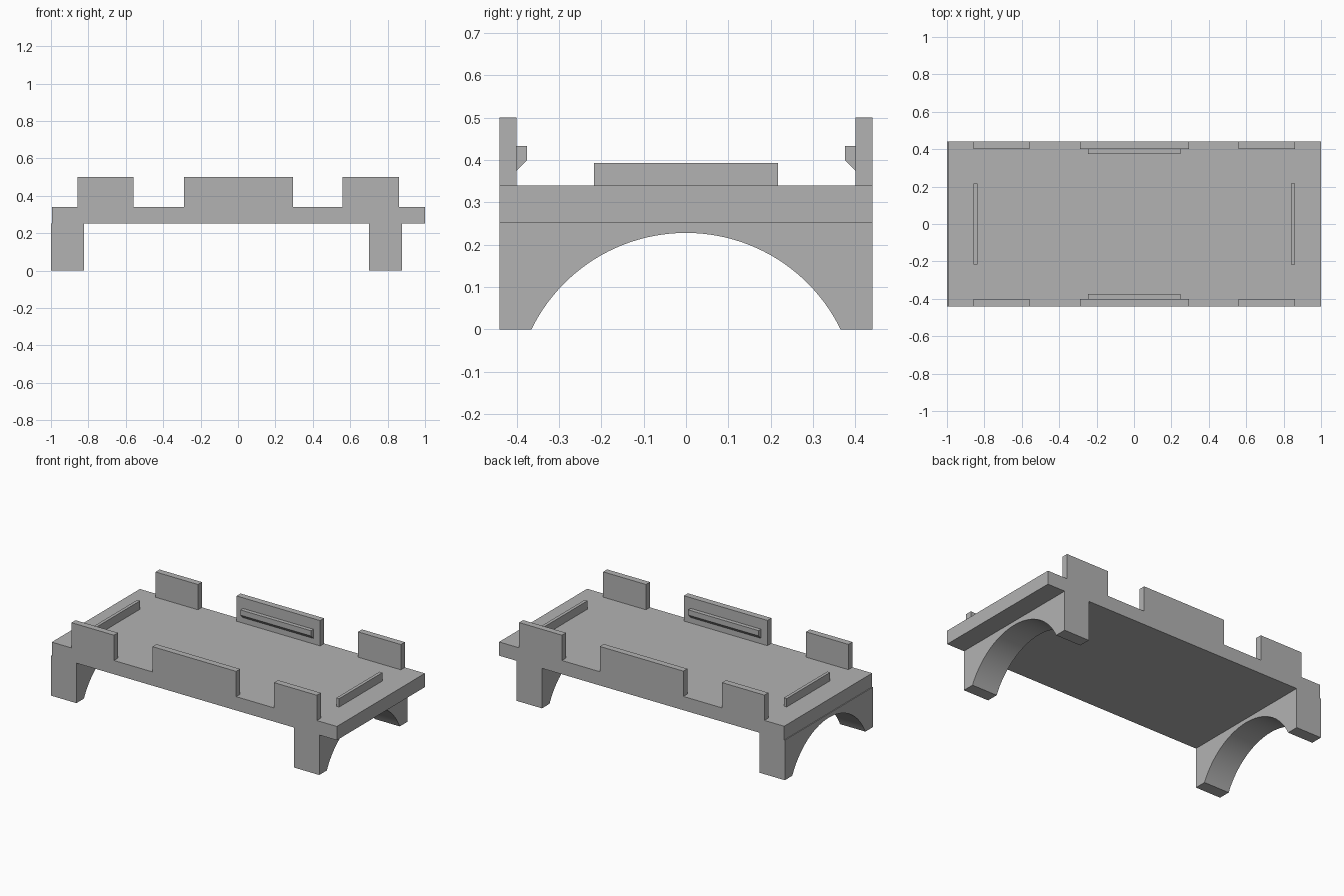
import bpy, bmesh, math
from mathutils import Vector

cube = bpy.data.objects.get("Cube")
if cube:
    bpy.data.objects.remove(cube, do_unlink=True)

GREY = (0.45, 0.45, 0.45, 1.0)
mat = bpy.data.materials.new("plain_grey")
mat.use_nodes = True
mat.diffuse_color = GREY
mat.node_tree.nodes["Principled BSDF"].inputs["Base Color"].default_value = GREY


def extrude_x(name, profile, x0, x1):
    """Sweep a closed (y, z) outline from x0 to x1."""
    bm = bmesh.new()
    face = bm.faces.new([bm.verts.new((x0, y, z)) for y, z in profile])
    swept = bmesh.ops.extrude_face_region(bm, geom=[face], use_keep_orig=True)
    moved = [v for v in swept["geom"] if isinstance(v, bmesh.types.BMVert)]
    bmesh.ops.translate(bm, verts=moved, vec=Vector((x1 - x0, 0, 0)))
    bmesh.ops.recalc_face_normals(bm, faces=bm.faces)
    mesh = bpy.data.meshes.new(name)
    bm.to_mesh(mesh)
    bm.free()
    mesh.materials.append(mat)
    obj = bpy.data.objects.new(name, mesh)
    bpy.context.collection.objects.link(obj)
    return obj


def box(name, x0, x1, y0, y1, z0, z1):
    return extrude_x(name, [(y0, z0), (y1, z0), (y1, z1), (y0, z1)], x0, x1)


HALF_Y, DECK_LOW, DECK_TOP, TAB_TOP = 0.44, 0.253, 0.34, 0.5

# Flat deck
box("deck", -0.995, 1.0, -HALF_Y, HALF_Y, DECK_LOW, DECK_TOP)

# Arched legs: the opening is a circular arc
arch_half, arch_top = 0.365, 0.228
radius = (arch_half ** 2 + arch_top ** 2) / (2 * arch_top)
sweep = math.asin(arch_half / radius)
steps = 48
arc = []
for i in range(steps + 1):
    a = sweep * (1 - 2 * i / steps)
    arc.append((radius * math.sin(a), arch_top - radius + radius * math.cos(a)))
arc[0], arc[-1] = (arch_half, 0), (-arch_half, 0)
outline = [(-HALF_Y, 0), (-HALF_Y, DECK_LOW), (HALF_Y, DECK_LOW), (HALF_Y, 0)] + arc
for name, x0, x1 in (("right_arched_leg", -1.0, -0.823), ("left_arched_leg", 0.70, 0.877)):
    leg = extrude_x(name, outline, x0, x1)
    bpy.ops.object.select_all(action="DESELECT")
    leg.select_set(True)
    bpy.context.view_layer.objects.active = leg
    bpy.ops.object.shade_smooth_by_angle(angle=math.radians(25))

# Upright tabs and the chamfered clip ridge along both long edges
tabs = (("right", -0.857, -0.56), ("middle", -0.29, 0.295), ("left", 0.56, 0.86))
clip = [(0.40, 0.375), (0.375, 0.40), (0.375, 0.433), (0.40, 0.433)]
for side, s in (("front", -1), ("back", 1)):
    for name, x0, x1 in tabs:
        y0, y1 = sorted((s * 0.40, s * HALF_Y))
        box(f"{side}_{name}_tab", x0, x1, y0, y1, DECK_TOP, TAB_TOP)
    extrude_x(f"{side}_clip_ridge", [(s * y, z) for y, z in clip], -0.245, 0.248)

# Low end ribs across the deck
for name, x0 in (("right_end_rib", -0.857), ("left_end_rib", 0.84)):
    box(name, x0, x0 + 0.02, -0.217, 0.217, DECK_TOP, 0.393)
